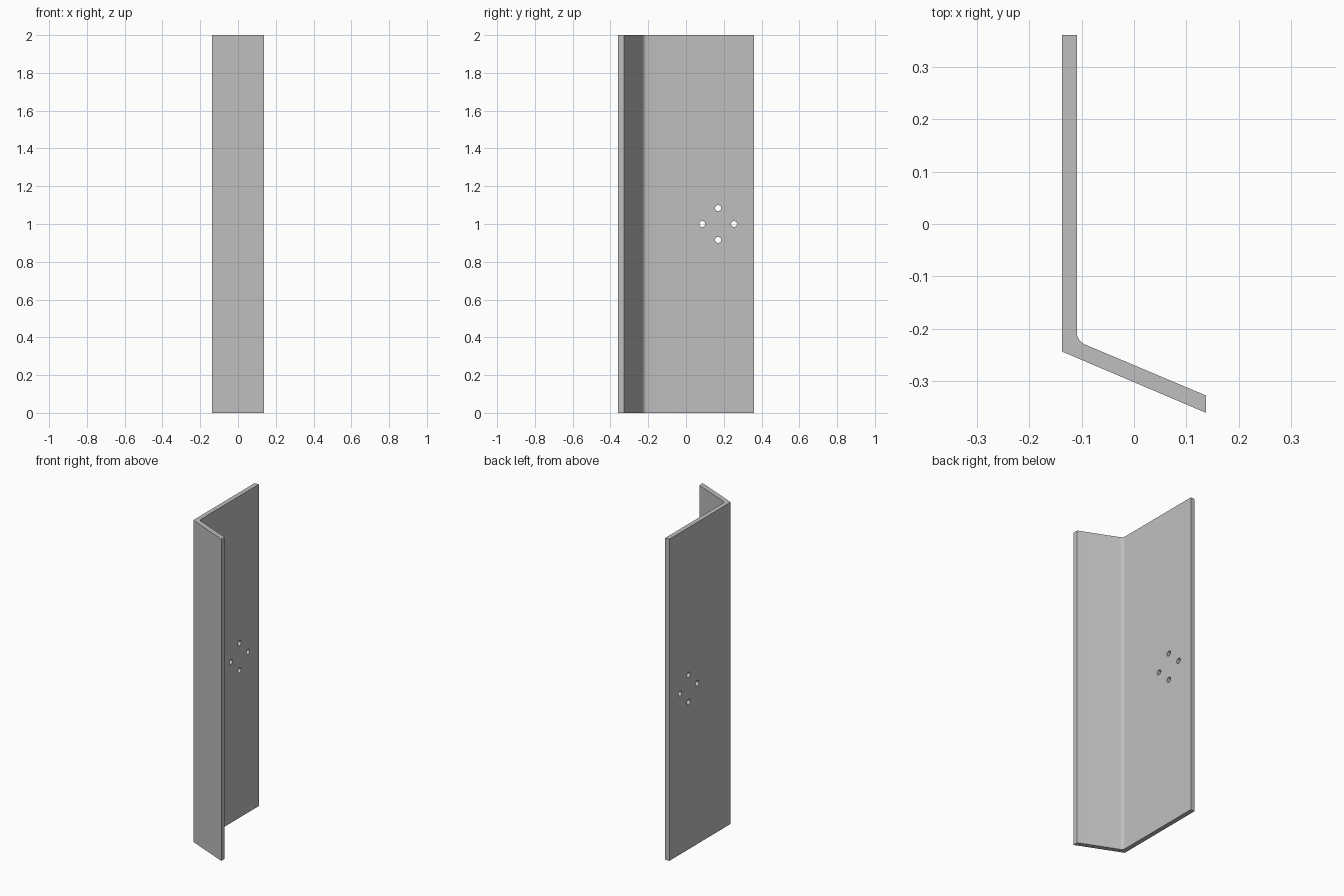
import bpy, bmesh, math
from mathutils import Vector, Matrix

cube = bpy.data.objects.get("Cube")
if cube:
    bpy.data.objects.remove(cube, do_unlink=True)

HEIGHT = 2.0
WALL_X = -0.1375
INNER_X = -0.109

steel = bpy.data.materials.new("grey steel")
steel.use_nodes = True
GREY = (0.52, 0.52, 0.52, 1)
steel.diffuse_color = GREY
steel.node_tree.nodes["Principled BSDF"].inputs["Base Color"].default_value = GREY


def make_object(name, bm):
    bmesh.ops.recalc_face_normals(bm, faces=bm.faces)
    mesh = bpy.data.meshes.new(name)
    bm.to_mesh(mesh)
    bm.free()
    mesh.materials.append(steel)
    obj = bpy.data.objects.new(name, mesh)
    bpy.context.collection.objects.link(obj)
    return obj


# Inner bend: a small arc tangent to the wall and the angled flange
end = Vector((0.1375, -0.327))
direction = Vector((-0.92, 0.388)).normalized()
corner = end + direction * ((INNER_X - end.x) / direction.x)
tangent = 0.017
half_angle = (-direction).angle(Vector((0, 1))) / 2
radius = tangent * math.tan(half_angle)
centre = corner + Vector((radius, tangent))
turn = math.pi - 2 * half_angle
steps = 8
arc = [centre + radius * Vector((math.cos(math.pi + turn * i / steps),
                                 math.sin(math.pi + turn * i / steps)))
       for i in range(steps + 1)]

# Bent plate, extruded from its cross-section
profile = [(WALL_X, 0.36), (WALL_X, -0.243), (0.1375, -0.36), tuple(end)]
profile += [tuple(p) for p in reversed(arc)] + [(INNER_X, 0.36)]
bm = bmesh.new()
face = bm.faces.new([bm.verts.new((x, y, 0)) for x, y in profile])
top = bmesh.ops.extrude_face_region(bm, geom=[face])
bmesh.ops.translate(bm, vec=(0, 0, HEIGHT),
                    verts=[v for v in top["geom"] if isinstance(v, bmesh.types.BMVert)])
plate = make_object("bent_plate", bm)

# Four bolt holes on a circle through the wall
bm = bmesh.new()
for i in range(4):
    a = i * math.pi / 2
    spot = Vector((WALL_X, 0.17 + 0.084 * math.cos(a), HEIGHT / 2 + 0.084 * math.sin(a)))
    bmesh.ops.create_cone(bm, cap_ends=True, segments=24, radius1=0.016, radius2=0.016, depth=0.2,
                          matrix=Matrix.Translation(spot) @ Matrix.Rotation(math.pi / 2, 4, "Y"))
cutter = make_object("hole_cutter", bm)

cut = plate.modifiers.new("bolt holes", "BOOLEAN")
cut.operation = "DIFFERENCE"
cut.solver = "EXACT"
cut.object = cutter
bpy.context.view_layer.objects.active = plate
plate.select_set(True)
bpy.ops.object.modifier_apply(modifier=cut.name)
bpy.data.objects.remove(cutter, do_unlink=True)

bpy.ops.object.shade_smooth_by_angle(angle=math.radians(30))
